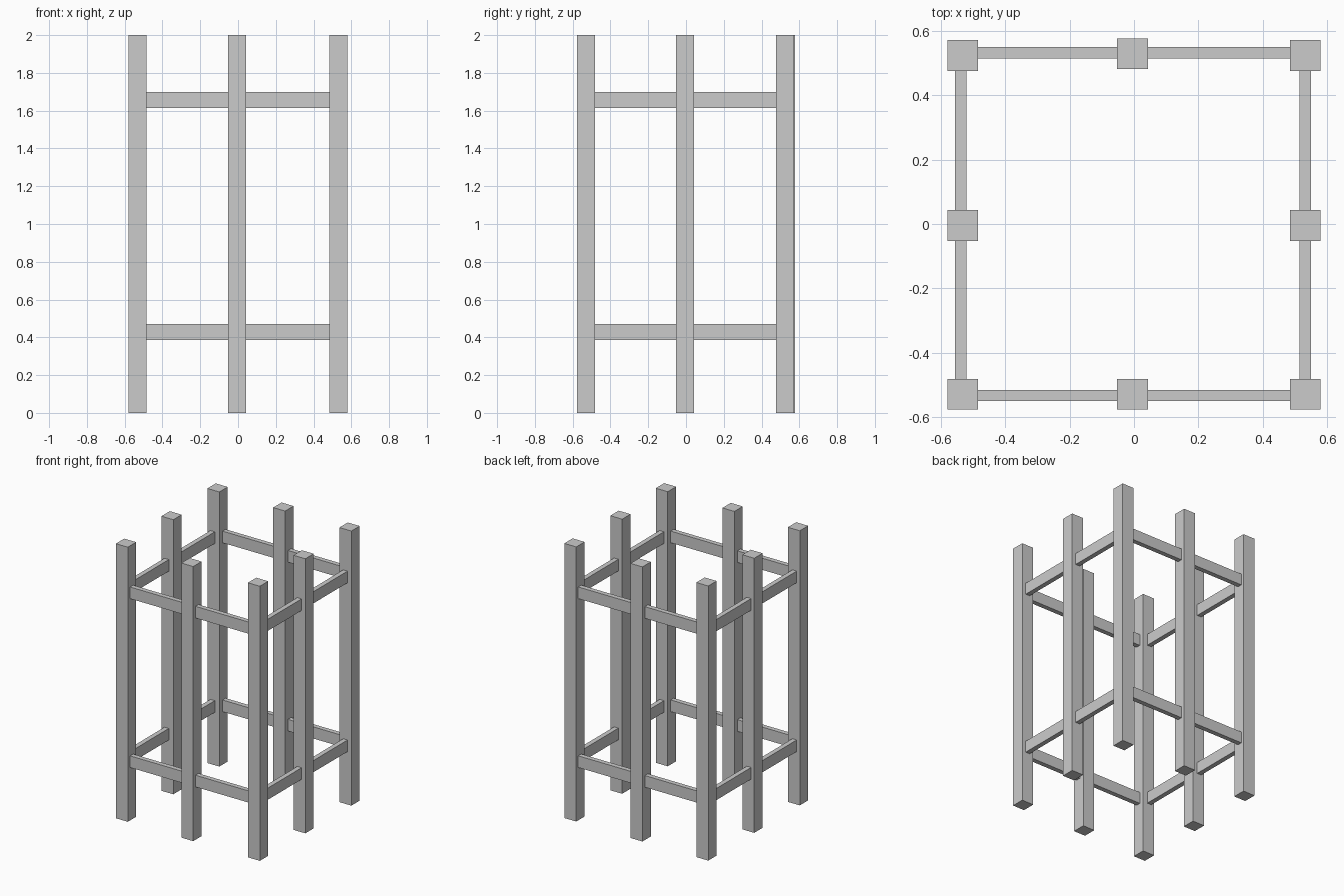
import bpy

if "Cube" in bpy.data.objects:
    bpy.data.objects.remove(bpy.data.objects["Cube"])

W = 0.096        # post width
H = W / 2
T = 0.035        # rail thickness
MID = -0.005     # middle posts sit slightly off centre


def box(name, x0, x1, y0, y1, z0, z1):
    bpy.ops.mesh.primitive_cube_add(size=1, location=((x0 + x1) / 2, (y0 + y1) / 2, (z0 + z1) / 2))
    ob = bpy.context.object
    ob.name = name
    ob.scale = (x1 - x0, y1 - y0, z1 - z0)
    bpy.ops.object.transform_apply(location=False, rotation=False, scale=True)


# Posts
L, R = -0.532, 0.532
F, B = -0.529, 0.524
posts = {
    "front_left": (L, F), "front_middle": (MID, F), "front_right": (R, F),
    "left_middle": (L, MID), "right_middle": (R, MID),
    "back_left": (L, B), "back_middle": (MID, 0.529), "back_right": (R, B),
}
for name, (x, y) in posts.items():
    box(name + "_post", x - H, x + H, y - H, y + H, 0, 2)

# Rails between neighbouring posts, at two heights
for level, z0, z1 in (("lower", 0.385, 0.47), ("upper", 1.615, 1.70)):
    for side, y in (("front", -0.533), ("back", 0.532)):
        for a, b in ((L, MID), (MID, R)):
            box(f"{level}_{side}_rail", a + H, b - H, y - T / 2, y + T / 2, z0, z1)
    for side, x in (("left", -0.538), ("right", 0.532)):
        for a, b in ((F, MID), (MID, B)):
            box(f"{level}_{side}_rail", x - T / 2, x + T / 2, a + H, b - H, z0, z1)
